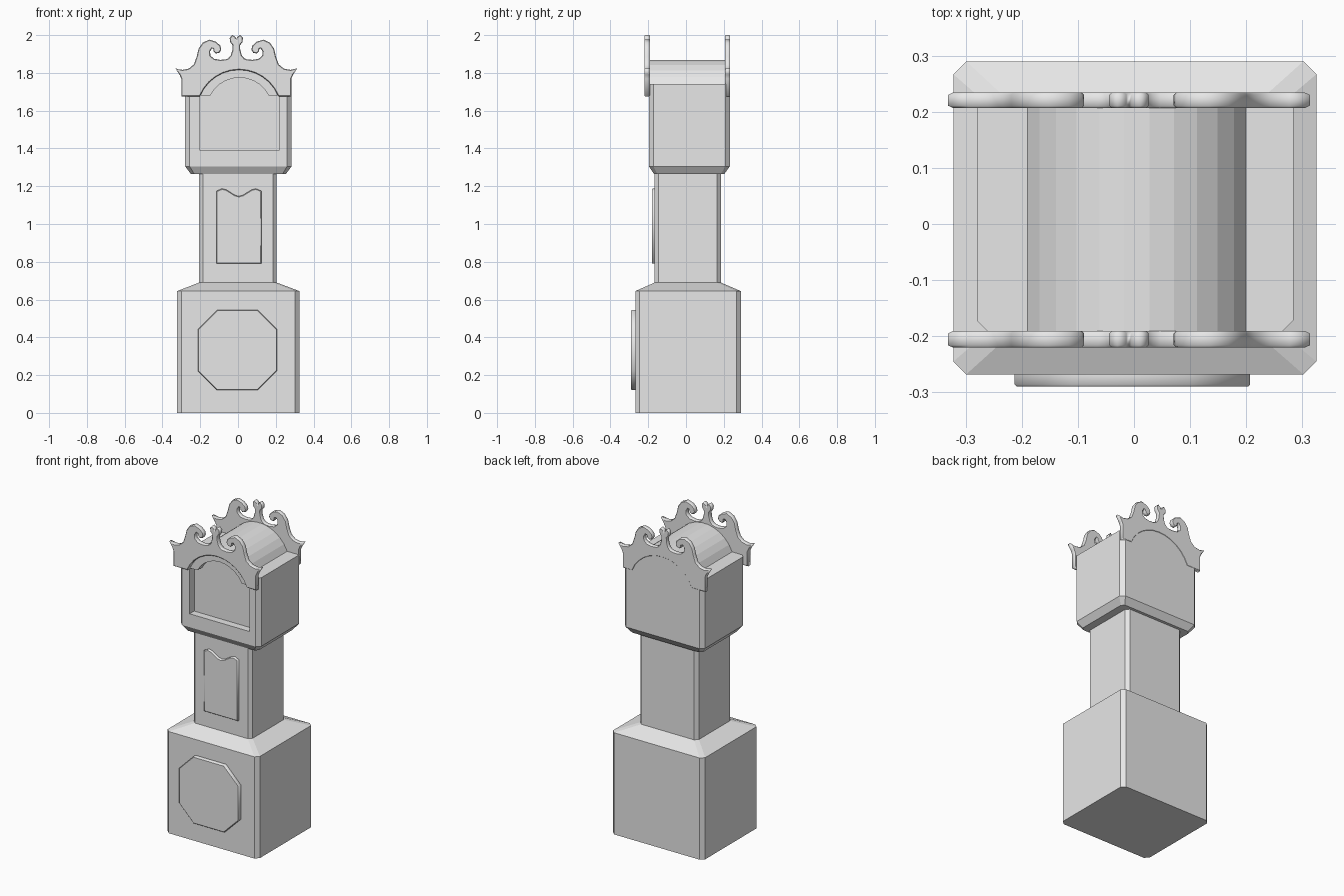
import bpy, bmesh, math

if "Cube" in bpy.data.objects:
    bpy.data.objects.remove(bpy.data.objects["Cube"])

wood = bpy.data.materials.new("plain_grey")
wood.diffuse_color = (0.8, 0.8, 0.8, 1)
wood.use_nodes = True
wood.node_tree.nodes["Principled BSDF"].inputs["Base Color"].default_value = wood.diffuse_color


def make_object(name, bm):
    bmesh.ops.remove_doubles(bm, verts=bm.verts, dist=1e-5)
    bmesh.ops.recalc_face_normals(bm, faces=bm.faces)
    mesh = bpy.data.meshes.new(name)
    bm.to_mesh(mesh)
    bm.free()
    mesh.materials.append(wood)
    ob = bpy.data.objects.new(name, mesh)
    bpy.context.collection.objects.link(ob)
    return ob


def loft(name, rings):
    """Stack of chamfered rectangles: (z, x0, x1, y0, y1, chamfer)."""
    bm = bmesh.new()
    loops = []
    for z, x0, x1, y0, y1, c in rings:
        pts = [(x0 + c, y0), (x1 - c, y0), (x1, y0 + c), (x1, y1 - c),
               (x1 - c, y1), (x0 + c, y1), (x0, y1 - c), (x0, y0 + c)]
        loops.append([bm.verts.new((x, y, z)) for x, y in pts])
    for a, b in zip(loops, loops[1:]):
        for i in range(8):
            j = (i + 1) % 8
            bm.faces.new((a[i], a[j], b[j], b[i]))
    bm.faces.new(loops[0])
    bm.faces.new(loops[-1])
    return make_object(name, bm)


def prism(name, pts, y0, y1):
    """Front profile (x, z) extruded from y0 to y1."""
    bm = bmesh.new()
    face = bm.faces.new([bm.verts.new((x, y0, z)) for x, z in pts])
    ext = bmesh.ops.extrude_face_region(bm, geom=[face])["geom"]
    for v in ext:
        if isinstance(v, bmesh.types.BMVert):
            v.co.y = y1
    return make_object(name, bm)


def plate(name, pts, y0, y1, bevel):
    """Front profile (x, z) as a plate with bevelled rims."""
    cu = bpy.data.curves.new(name, 'CURVE')
    cu.dimensions = '2D'
    cu.fill_mode = 'BOTH'
    cu.extrude = (y1 - y0) / 2 - bevel
    cu.bevel_depth = bevel
    cu.bevel_resolution = 0
    sp = cu.splines.new('POLY')
    sp.points.add(len(pts) - 1)
    for p, (x, z) in zip(sp.points, pts):
        p.co = (x, z, 0, 1)
    sp.use_cyclic_u = True
    tmp = bpy.data.objects.new("tmp", cu)
    bpy.context.collection.objects.link(tmp)
    dg = bpy.context.evaluated_depsgraph_get()
    bm = bmesh.new()
    me = tmp.evaluated_get(dg).to_mesh()
    bm.from_mesh(me)
    tmp.evaluated_get(dg).to_mesh_clear()
    bpy.data.objects.remove(tmp)
    for v in bm.verts:
        x, z, d = v.co
        v.co = (x, (y0 + y1) / 2 - d, z)
    return make_object(name, bm)


def arch(cx, half, z0, z1, n):
    """Circular arc points from left to right."""
    h = z1 - z0
    r = (half * half + h * h) / (2 * h)
    a = math.asin(half / r)
    return [(cx + r * math.sin(-a + 2 * a * i / n),
             z1 - r + r * math.cos(-a + 2 * a * i / n)) for i in range(n + 1)]


# base, waist and hood bodies
loft("base", [(0, -.322, .325, -.268, .29, .023), (.645, -.322, .325, -.268, .29, .023),
              (.69, -.206, .205, -.166, .185, .02)])
loft("waist", [(.68, -.206, .205, -.166, .185, .02), (1.28, -.206, .205, -.166, .185, .02)])
hood = loft("hood", [(1.265, -.25, .254, -.17, .203, .018), (1.305, -.28, .284, -.196, .232, .024),
                     (1.74, -.28, .284, -.196, .232, .024)])

# arched roof on the hood
prism("roof_arch", [(-.19, 1.70)] + arch(.005, .195, 1.74, 1.87, 11) + [(.2, 1.70)], -.196, .232)

# recessed dial opening, cut from the hood and the roof arch
opening = [(-.202, 1.39), (-.202, 1.68)] + arch(.008, .155, 1.681, 1.775, 10) + [(.218, 1.68), (.218, 1.39)]
cutter = prism("opening_cutter", opening, -.3, -.15)
cutter.hide_render = True
for ob in (hood, bpy.data.objects["roof_arch"]):
    mod = ob.modifiers.new("opening", 'BOOLEAN')
    mod.object = cutter
    mod.operation = 'DIFFERENCE'
    mod.solver = 'EXACT'
    bpy.context.view_layer.objects.active = ob
    bpy.ops.object.modifier_apply(modifier=mod.name)
bpy.data.objects.remove(cutter)

# swan-neck pediment outline: half profile from lower corner to finial centre
half = [(.287, 1.68), (.287, 1.77), (.297, 1.792), (.314, 1.818), (.286, 1.812), (.25, 1.819),
        (.221, 1.843), (.206, 1.885), (.196, 1.927), (.175, 1.957), (.143, 1.972),
        (.109, 1.961), (.088, 1.942), (.084, 1.924), (.092, 1.91), (.107, 1.907),
        (.117, 1.917), (.118, 1.93), (.131, 1.934), (.143, 1.915), (.141, 1.89),
        (.12, 1.871), (.085, 1.865), (.055, 1.868), (.041, 1.873), (.026, 1.89), (.017, 1.92),
        (.016, 1.948), (.029, 1.965), (.031, 1.984), (.02, 1.996), (.008, 1.988)]
cx = -.009
outline = ([(cx - d, z) for d, z in half] + [(cx, 1.968)]
           + [(cx + d, z) for d, z in reversed(half)]
           + arch(.006, .21, 1.68, 1.82, 12)[::-1])
plate("front_pediment", outline, -.22, -.191, .004)
plate("back_pediment", outline, .207, .234, .004)

# waist door with a dipped top edge
top = [(.005 + .115 * t, 1.163 - .02 * math.cos(math.pi * t / .78) if abs(t) < .8 else 1.172)
       for t in [-1, -.78, -.6, -.4, -.2, 0, .2, .4, .6, .78, 1]]
plate("waist_door", [(-.11, .794)] + top + [(.12, .794)], -.181, -.155, .004)

# octagonal base panel
x0, x1, z0, z1, c = -.209, .203, .124, .541, .1
plate("base_panel", [(x0 + c, z0), (x1 - c, z0), (x1, z0 + c), (x1, z1 - c),
                     (x1 - c, z1), (x0 + c, z1), (x0, z1 - c), (x0, z0 + c)], -.29, -.25, .004)
